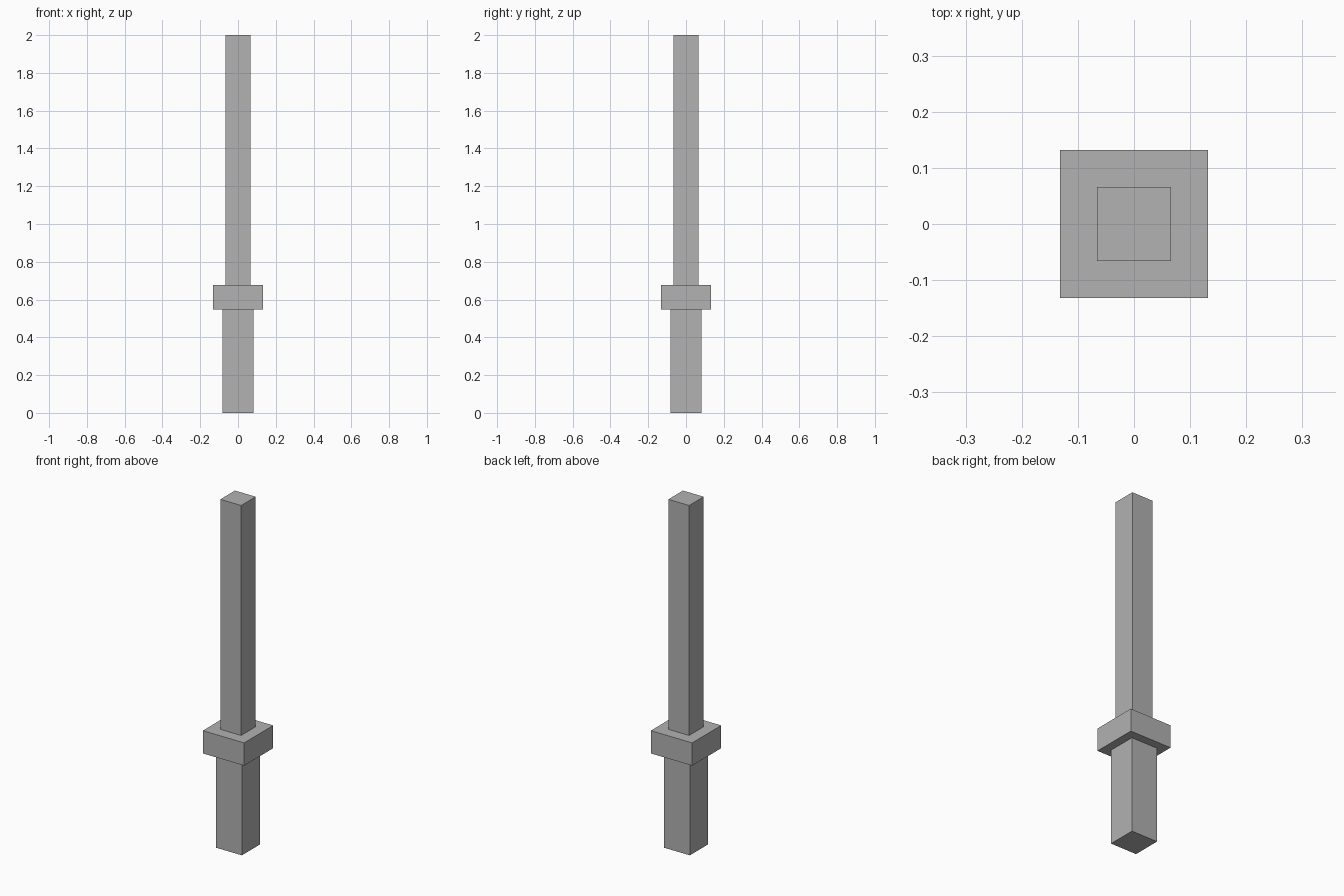
import bpy

if "Cube" in bpy.data.objects:
    bpy.data.objects.remove(bpy.data.objects["Cube"], do_unlink=True)

# Single plain grey
grey = bpy.data.materials.new("plain_grey")
grey.use_nodes = True
colour = (0.445, 0.445, 0.445, 1.0)
grey.diffuse_color = colour
grey.node_tree.nodes["Principled BSDF"].inputs["Base Color"].default_value = colour


def square_bar(name, width, bottom, top):
    """Upright square bar centred on the z axis."""
    bpy.ops.mesh.primitive_cube_add(size=1, location=(0, 0, (bottom + top) / 2))
    bar = bpy.context.object
    bar.name = name
    bar.scale = (width, width, top - bottom)
    bpy.ops.object.transform_apply(location=False, rotation=False, scale=True)
    bar.data.materials.append(grey)
    return bar


# Handle, collar guard and long blade, stacked end to end
square_bar("handle", 0.166, 0.0, 0.547)
square_bar("guard", 0.263, 0.547, 0.678)
square_bar("blade", 0.132, 0.678, 2.0)
